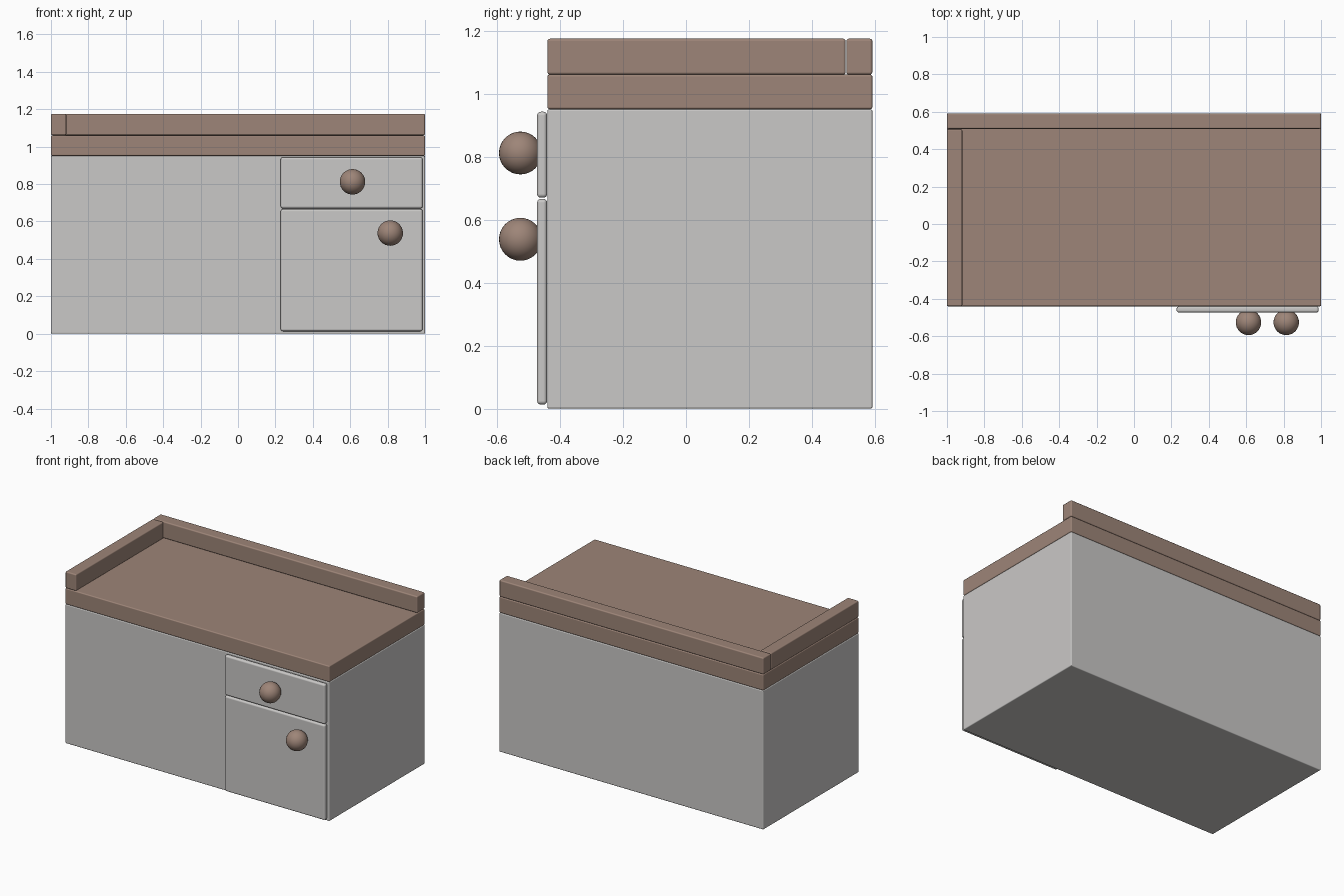
import bpy

if "Cube" in bpy.data.objects:
    bpy.data.objects.remove(bpy.data.objects["Cube"])


def material(name, color):
    m = bpy.data.materials.new(name)
    m.diffuse_color = (*color, 1.0)
    m.use_nodes = True
    m.node_tree.nodes["Principled BSDF"].inputs["Base Color"].default_value = m.diffuse_color
    return m


grey = material("pale_grey_paint", (0.59, 0.58, 0.57))
brown = material("brown_wood", (0.34, 0.235, 0.188))


def box(name, x, y, z, mat, bevel, segments=3):
    """Rounded box spanning the given (min, max) ranges."""
    bpy.ops.mesh.primitive_cube_add(
        size=1, location=[(a + b) / 2 for a, b in (x, y, z)])
    ob = bpy.context.object
    ob.name = name
    ob.scale = [b - a for a, b in (x, y, z)]
    bpy.ops.object.transform_apply(location=False, rotation=False, scale=True)
    ob.data.materials.append(mat)
    mod = ob.modifiers.new("rounded_edges", 'BEVEL')
    mod.width = bevel
    mod.segments = segments
    mod.harden_normals = True
    bpy.ops.object.shade_smooth_by_angle()
    return ob


def knob(name, x, z):
    bpy.ops.mesh.primitive_uv_sphere_add(
        segments=32, ring_count=16, radius=0.068, location=(x, -0.526, z))
    ob = bpy.context.object
    ob.name = name
    ob.data.materials.append(brown)
    bpy.ops.object.shade_smooth()


FRONT, BACK = -0.44, 0.592

# Cabinet body and worktop
box("cabinet_body", (-1, 1), (FRONT, BACK), (0, 0.951), grey, 0.006)
box("worktop", (-1, 1), (FRONT, BACK), (0.951, 1.061), brown, 0.007)

# Raised rails along the back and left edges
box("back_rail", (-1, 1), (0.509, BACK), (1.061, 1.175), brown, 0.008)
box("left_rail", (-1, -0.918), (FRONT, 0.507), (1.061, 1.175), brown, 0.008)

# Drawer and door panels, standing proud of the front
panel_x, panel_y = (0.228, 0.987), (-0.473, FRONT - 0.001)
box("drawer_front", panel_x, panel_y, (0.670, 0.943), grey, 0.012, 4)
box("door_front", panel_x, panel_y, (0.013, 0.666), grey, 0.012, 4)

# Round knobs
knob("drawer_knob", 0.612, 0.812)
knob("door_knob", 0.814, 0.538)
